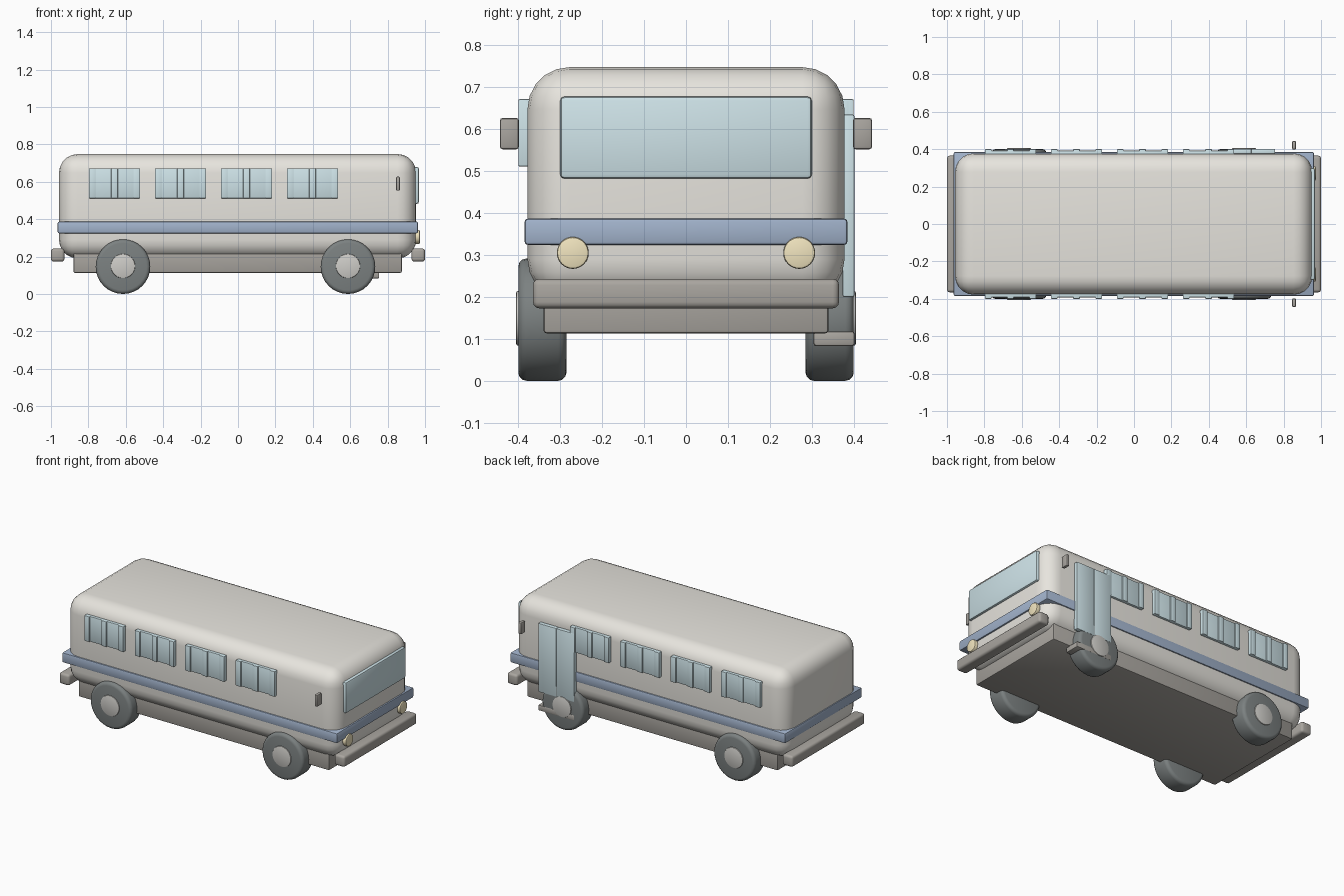
import bpy
from math import pi, radians

if "Cube" in bpy.data.objects:
    bpy.data.objects.remove(bpy.data.objects["Cube"])


def material(name, rgb):
    m = bpy.data.materials.new(name)
    m.diffuse_color = (*rgb, 1)
    m.use_nodes = True
    m.node_tree.nodes["Principled BSDF"].inputs["Base Color"].default_value = m.diffuse_color
    return m


CREAM = material("cream_paint", (0.80, 0.78, 0.73))
BLUE = material("blue_trim", (0.36, 0.45, 0.60))
GLASS = material("glass", (0.62, 0.77, 0.81))
TRIM = material("dark_trim", (0.40, 0.38, 0.35))
RUBBER = material("rubber", (0.20, 0.22, 0.22))
METAL = material("metal", (0.62, 0.61, 0.58))
LAMP = material("lamp", (0.88, 0.78, 0.52))


def finish(ob, name, mat, bevel, segments):
    ob.name = name
    ob.data.materials.append(mat)
    if bevel:
        mod = ob.modifiers.new("bevel", "BEVEL")
        mod.width = bevel
        mod.segments = segments
        mod.limit_method = "ANGLE"
        mod.angle_limit = radians(40)
        bpy.ops.object.modifier_apply(modifier="bevel")
    bpy.ops.object.shade_smooth_by_angle(angle=radians(35))
    return ob


def box(name, x, y, z, mat, bevel=0.005, segments=2):
    """Rounded box given by its (min, max) range on each axis."""
    bpy.ops.mesh.primitive_cube_add(size=1, location=[sum(r) / 2 for r in (x, y, z)])
    ob = bpy.context.object
    ob.scale = [r[1] - r[0] for r in (x, y, z)]
    bpy.ops.object.transform_apply(location=False, rotation=False, scale=True)
    return finish(ob, name, mat, bevel, segments)


def disc(name, loc, radius, depth, axis, mat, bevel, segments=3, sides=32):
    """Cylinder lying along the x or y axis."""
    rot = (0, pi / 2, 0) if axis == "x" else (pi / 2, 0, 0)
    bpy.ops.mesh.primitive_cylinder_add(vertices=sides, radius=radius, depth=depth,
                                        location=loc, rotation=rot)
    return finish(bpy.context.object, name, mat, bevel, segments)


def side_range(s, inner, outer):
    return tuple(sorted((s * inner, s * outer)))


# Body shell, belt stripe and chassis
box("body", (-0.957, 0.953), (-0.378, 0.378), (0.19, 0.748), CREAM, 0.1, 5)
box("belt_stripe", (-0.964, 0.962), (-0.385, 0.385), (0.324, 0.387), BLUE, 0.008)
box("chassis", (-0.88, 0.876), (-0.34, 0.34), (0.113, 0.26), TRIM, 0.008)

# Bumpers
for name, x in (("front_bumper", (0.928, 1.0)), ("rear_bumper", (-1.0, -0.928))):
    box(name, x, (-0.365, 0.365), (0.173, 0.243), TRIM, 0.015, 3)

# Windscreen
box("windscreen", (0.935, 0.967), (-0.3, 0.3), (0.482, 0.678), GLASS, 0.01)

for s, side in ((-1, "right"), (1, "left")):
    # Side windows with raised pillars
    for i in range(4):
        cx = -0.6605 + i * 0.353
        box(f"{side}_window_{i + 1}", (cx - 0.137, cx + 0.137),
            side_range(s, 0.365, 0.392), (0.511, 0.672), GLASS)
        for j in (-1, 0, 1):
            px = cx + j * 0.119
            box(f"{side}_window_{i + 1}_pillar", (px - 0.018, px + 0.018),
                side_range(s, 0.37, 0.4), (0.511, 0.672), GLASS, 0.004)
    # Wheels with hub caps
    for cx, end in ((-0.615, "rear"), (0.588, "front")):
        disc(f"{end}_{side}_tyre", (cx, s * 0.3425, 0.146), 0.146, 0.115, "y",
             RUBBER, 0.02)
        disc(f"{end}_{side}_hub", (cx, s * 0.375, 0.149), 0.065, 0.06, "y",
             METAL, 0.004, 2)
    # Headlights and wing mirrors
    disc(f"{side}_headlight", (0.955, s * 0.27, 0.305), 0.038, 0.034, "x", LAMP, 0.006, 2)
    box(f"{side}_mirror", (0.845, 0.866), side_range(s, 0.398, 0.444),
        (0.552, 0.627), TRIM, 0.007)

# Folding door and its step on the left side
box("door_front_leaf", (0.628, 0.755), (0.373, 0.402), (0.2, 0.635), GLASS)
box("door_rear_leaf", (0.502, 0.628), (0.373, 0.402), (0.2, 0.635), GLASS)
box("door_step", (0.502, 0.755), (0.304, 0.402), (0.083, 0.118), TRIM, 0.006)
